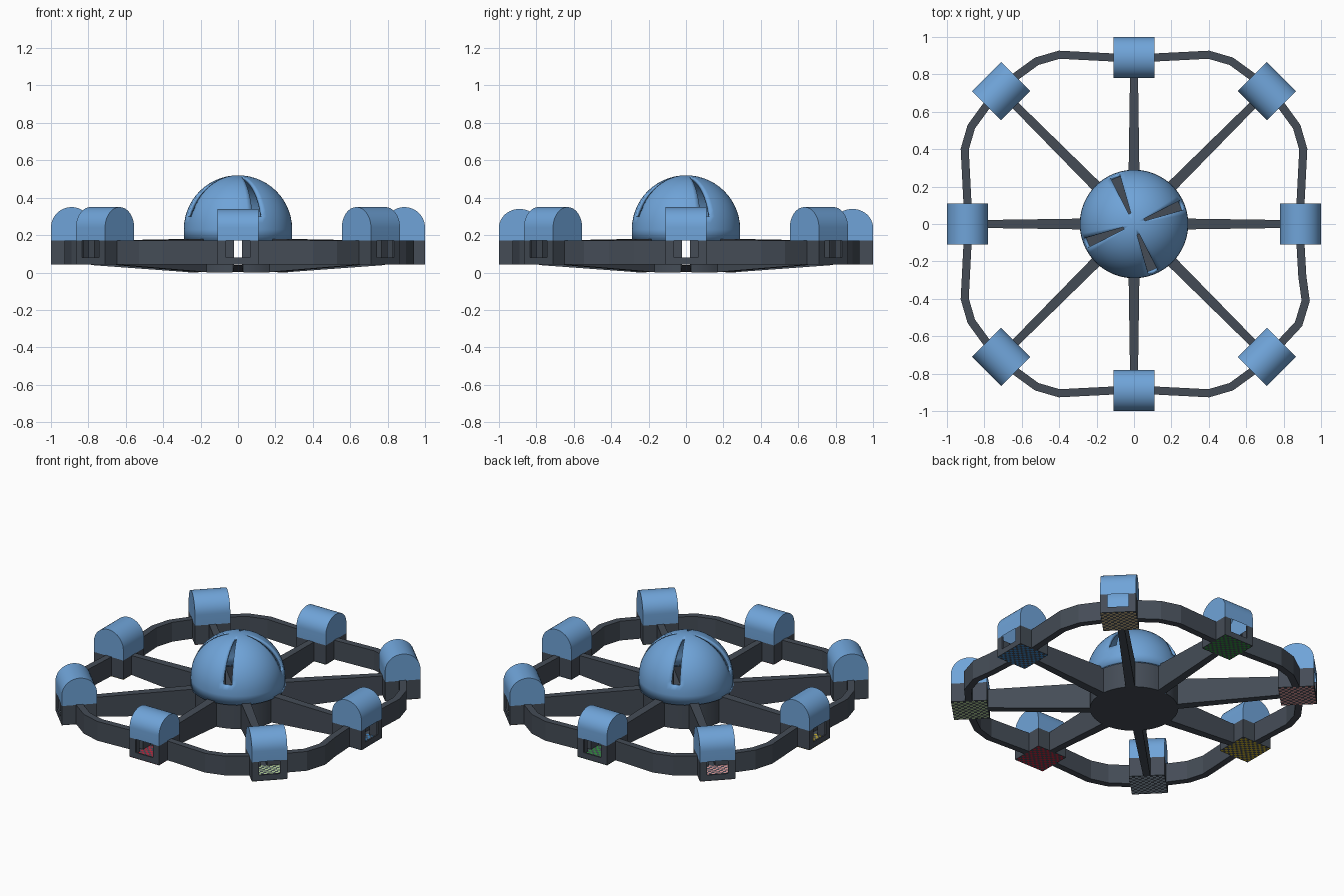
import bpy, bmesh, math
from mathutils import Matrix, Vector

if "Cube" in bpy.data.objects:
    bpy.data.objects.remove(bpy.data.objects["Cube"])


def material(name, rgb):
    m = bpy.data.materials.new(name)
    m.diffuse_color = (*rgb, 1)
    m.use_nodes = True
    m.node_tree.nodes["Principled BSDF"].inputs["Base Color"].default_value = m.diffuse_color
    return m


DARK = material("dark_hull", (0.058, 0.072, 0.093))
BLUE = material("blue_shell", (0.16, 0.37, 0.69))


def finish(bm, name, mats, matrix=None, smooth=True, recalc=True):
    if recalc:
        bmesh.ops.recalc_face_normals(bm, faces=bm.faces)
    if matrix:
        bm.transform(matrix)
    me = bpy.data.meshes.new(name)
    bm.to_mesh(me)
    bm.free()
    for m in mats:
        me.materials.append(m)
    if smooth:
        me.shade_smooth()
        me.set_sharp_from_angle(angle=math.radians(30))
    ob = bpy.data.objects.new(name, me)
    bpy.context.collection.objects.link(ob)
    return ob


def polar(r, a, z):
    return Vector((r * math.cos(a), r * math.sin(a), z))


def sleeve(name, path, sizes, matrix=None):
    """Open-ended rectangular corridor; sizes = (width, z_bottom, z_top) per point."""
    bm = bmesh.new()
    rings = []
    pts = [Vector(p) for p in path]
    for i, (p, (w, z0, z1)) in enumerate(zip(pts, sizes)):
        a = (p - pts[i - 1]).normalized() if i else (pts[1] - p).normalized()
        b = (pts[i + 1] - p).normalized() if i + 1 < len(pts) else a
        t = (a + b).normalized()
        n = Vector((-t.y, t.x)) * (w / 2 / t.dot(a))
        rings.append([bm.verts.new((q.x, q.y, z)) for q, z in
                      ((p + n, z0), (p - n, z0), (p - n, z1), (p + n, z1))])
    for r, s in zip(rings, rings[1:]):
        for k in range(4):
            bm.faces.new((r[k], r[(k + 1) % 4], s[(k + 1) % 4], s[k]))
    return finish(bm, name, [DARK], matrix, smooth=False)


def box(bm, lo, hi, m):
    size = [b - a for a, b in zip(lo, hi)]
    mid = [(a + b) / 2 for a, b in zip(lo, hi)]
    bmesh.ops.create_cube(bm, size=1, matrix=m @ Matrix.Translation(mid)
                          @ Matrix.Diagonal((*size, 1)))


H = 0.11  # pod half size


def pod(i, angle, radius, top, colour):
    place = Matrix.Rotation(angle, 4, 'Z') @ Matrix.Translation((radius, 0, 0))

    # base walls: wide window outward, corridor doorways on the other sides
    bm = bmesh.new()
    for side in range(4):
        m = Matrix.Rotation(side * math.pi / 2, 4, 'Z')
        gap = 0.065 if side == 0 else 0.021
        for lo, hi in ((-H, -gap), (gap, H)):
            box(bm, (H - 0.01, lo, 0.042), (H, hi, 0.17), m)
        if side == 0:
            box(bm, (H - 0.01, -gap, 0.042), (H, gap, 0.08), m)
    finish(bm, f"pod_base_{i}", [DARK], place, smooth=False)

    # arched roof, open underneath
    bm = bmesh.new()
    n = 20
    prof = [(H, 0.17)] + [(H * math.cos(math.pi * k / n),
                           0.24 + (top - 0.24) * math.sin(math.pi * k / n))
                          for k in range(n + 1)] + [(-H, 0.17)]
    a, b = ([bm.verts.new((x, y, z)) for x, z in prof] for y in (-H, H))
    for k in range(len(prof) - 1):
        bm.faces.new((a[k], a[k + 1], b[k + 1], b[k]))
    bm.faces.new(a)
    bm.faces.new(b)
    finish(bm, f"pod_roof_{i}", [BLUE], place)

    # chequered floor
    bm = bmesh.new()
    c = 12
    bmesh.ops.create_grid(bm, x_segments=c, y_segments=c, size=H,
                          matrix=Matrix.Translation((0, 0, 0.04)))
    for f in bm.faces:
        p = f.calc_center_median()
        f.material_index = (int((p.x + H) / (2 * H / c))
                            + int((p.y + H) / (2 * H / c))) % 2
    finish(bm, f"pod_floor_{i}", [DARK, material(f"floor_colour_{i}", colour)],
           place, smooth=False, recalc=False)


# pods and spokes, counter-clockwise from +x
colours = [(0.05, 0.25, 0.6), (0.65, 0.5, 0.25), (0.03, 0.3, 0.05), (0.8, 0.35, 0.35),
           (0.6, 0.45, 0.03), (0.35, 0.45, 0.55), (0.55, 0.02, 0.05), (0.5, 0.7, 0.35)]
for i, col in enumerate(colours):
    ang = i * math.pi / 4
    rad = 1.005 if i % 2 else 0.89
    pod(i, ang, rad, 0.34 if i in (2, 6) else 0.35, col)
    sleeve(f"spoke_{i}", [(0.266, 0), (rad - H + 0.005, 0)],
           [(0.058, 0.002, 0.18), (0.043, 0.04, 0.17)], Matrix.Rotation(ang, 4, 'Z'))

# outer rim corridors, one of them bowed slightly further out
bend = [(0.105, 0.89), (0.40, 0.905), (0.52, 0.87), (0.637, 0.785)]
bowed = [(0.105, 0.89), (0.28, 0.90), (0.41, 0.918), (0.535, 0.88), (0.637, 0.785)]
for q in range(4):
    for s in (1, -1):
        path = bowed if (q, s) == (3, 1) else bend
        sleeve(f"rim_{q}_{'a' if s > 0 else 'b'}", [(s * x, y) for x, y in path],
               [(0.043, 0.042, 0.172)] * len(path),
               Matrix.Rotation(q * math.pi / 2, 4, 'Z'))

# hub: wall arcs with a doorway at every spoke
R = 0.27
gap = math.asin(0.029 / R)
bm = bmesh.new()
for i in range(8):
    a0, a1 = i * math.pi / 4 + gap, (i + 1) * math.pi / 4 - gap
    cols = [[bm.verts.new(polar(R, a0 + (a1 - a0) * k / 6, z)) for z in (0, 0.178)]
            for k in range(7)]
    for c, d in zip(cols, cols[1:]):
        bm.faces.new((c[0], d[0], d[1], c[1]))
finish(bm, "hub_wall", [DARK])
bm = bmesh.new()
bmesh.ops.create_circle(bm, cap_ends=True, segments=64, radius=R)
finish(bm, "hub_floor", [DARK], smooth=False)

# dome: revolved shell with four tapering slots left open
SEG = 64
start = math.radians(106)
lat = [0, 7, 14] + [14 + 64 * k / 10 for k in range(1, 11)]
prof = [(0.29, 0.17)] + [(0.29 * math.cos(math.radians(t)),
                          0.23 + 0.29 * math.sin(math.radians(t))) for t in lat]
bm = bmesh.new()
rings = [[bm.verts.new(polar(r, start + 2 * math.pi * k / SEG, z)) for k in range(SEG)]
         for r, z in prof]
for j in range(len(rings) - 1):
    for k in range(SEG):
        if j >= 3 and k % 16 < 2:
            continue
        n = (k + 1) % SEG
        bm.faces.new((rings[j][k], rings[j][n], rings[j + 1][n], rings[j + 1][k]))
mid = [bm.verts.new(polar(0.03, start + 2 * math.pi * k / SEG, 0.5184)) for k in range(SEG)]
tip = bm.verts.new((0, 0, 0.52))
for k in range(SEG):
    n = (k + 1) % SEG
    bm.faces.new((rings[-1][k], rings[-1][n], mid[n], mid[k]))
    bm.faces.new((mid[k], mid[n], tip))
dome = finish(bm, "dome", [BLUE])
shell = dome.modifiers.new("shell", 'SOLIDIFY')
shell.thickness = 0.018
shell.offset = -1
